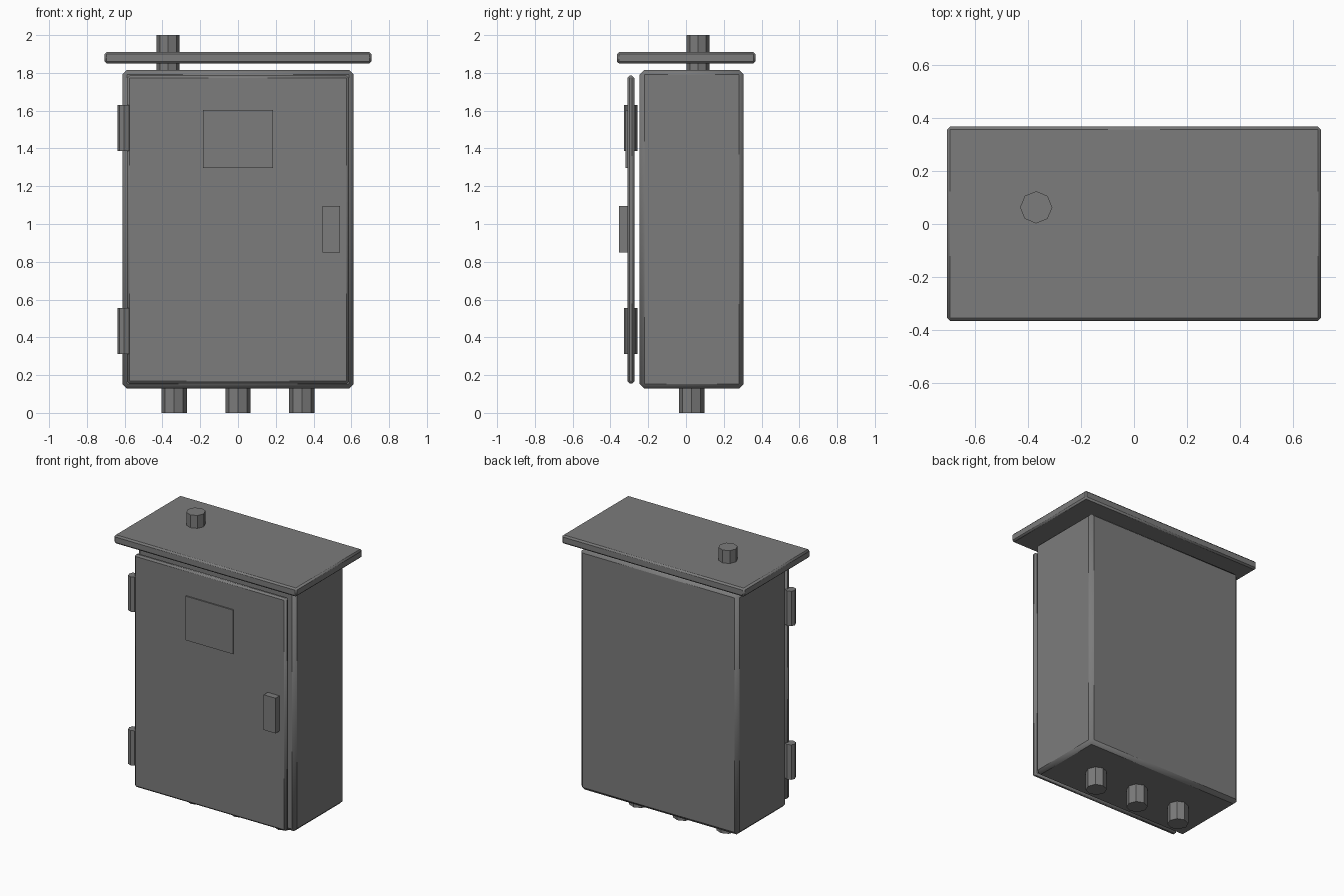
import bpy
from math import radians

if "Cube" in bpy.data.objects:
    bpy.data.objects.remove(bpy.data.objects["Cube"])

# Dark grey paint shared by all parts
paint = bpy.data.materials.new("dark_grey_paint")
paint.diffuse_color = (0.2, 0.2, 0.2, 1)
paint.use_nodes = True
paint.node_tree.nodes["Principled BSDF"].inputs["Base Color"].default_value = paint.diffuse_color


def finish(obj, name, bevel=0.0):
    obj.name = name
    obj.data.materials.append(paint)
    if bevel:
        mod = obj.modifiers.new("edge_chamfer", "BEVEL")
        mod.width = bevel
        mod.segments = 1
    bpy.ops.object.shade_smooth_by_angle(angle=radians(30))
    return obj


def box(name, lo, hi, bevel=0.0):
    bpy.ops.mesh.primitive_cube_add(
        size=1, location=[(a + b) / 2 for a, b in zip(lo, hi)])
    obj = bpy.context.object
    obj.scale = [b - a for a, b in zip(lo, hi)]
    bpy.ops.object.transform_apply(location=False, rotation=False, scale=True)
    return finish(obj, name, bevel)


def rod(name, x, y, z0, z1, radius):
    bpy.ops.mesh.primitive_cylinder_add(
        vertices=8, radius=radius, depth=z1 - z0, location=(x, y, (z0 + z1) / 2))
    return finish(bpy.context.object, name)


# Cabinet body and rain roof
box("cabinet_body", (-0.612, -0.245, 0.128), (0.612, 0.305, 1.816), 0.024)
box("rain_roof", (-0.707, -0.366, 1.85), (0.707, 0.368, 1.91), 0.011)

# Door with nameplate and handle
box("door", (-0.587, -0.31, 0.156), (0.587, -0.273, 1.785), 0.012)
box("door_plate", (-0.184, -0.319, 1.296), (0.184, -0.30, 1.604))
box("door_handle", (0.447, -0.355, 0.85), (0.539, -0.305, 1.096))

# Hinges along the left edge
for level, z in (("lower", 0.433), ("upper", 1.508)):
    rod(level + "_hinge", -0.603, -0.293, z - 0.122, z + 0.122, 0.035)

# Conduit through the roof, cable glands underneath
rod("roof_conduit", -0.37, 0.063, 1.79, 2.0, 0.061)
for side, x in (("left", -0.338), ("middle", 0.0), ("right", 0.338)):
    rod(side + "_cable_gland", x, 0.03, 0.0, 0.17, 0.067)
